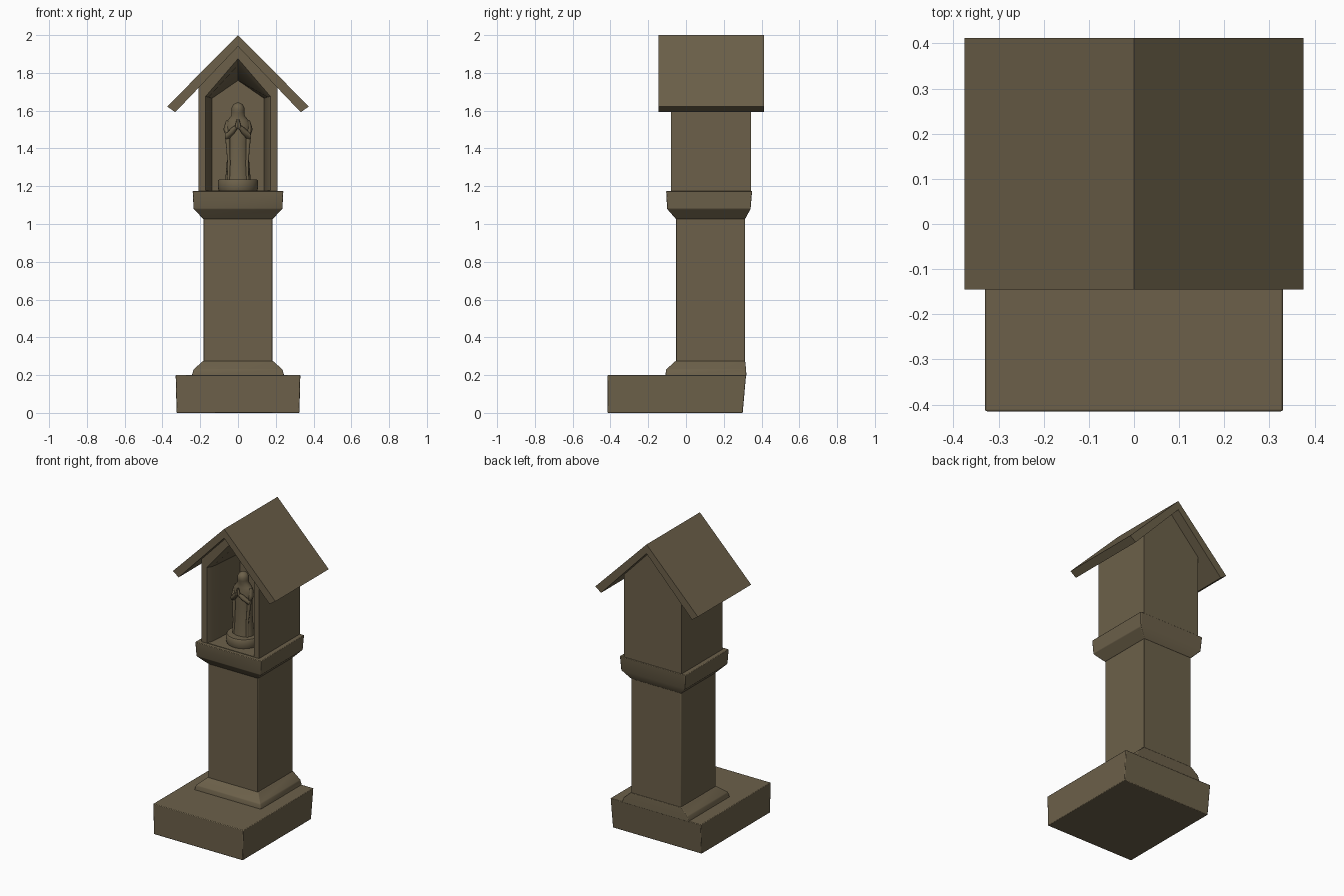
import bpy, bmesh, math
from mathutils import Vector

if "Cube" in bpy.data.objects:
    bpy.data.objects.remove(bpy.data.objects["Cube"])

stone = bpy.data.materials.new("brown_stone")
stone.diffuse_color = (0.150, 0.118, 0.068, 1)
stone.use_nodes = True
stone.node_tree.nodes["Principled BSDF"].inputs["Base Color"].default_value = stone.diffuse_color


def finish(name, bm, angle=40, bevel=0.0):
    bmesh.ops.recalc_face_normals(bm, faces=bm.faces[:])
    me = bpy.data.meshes.new(name)
    bm.to_mesh(me)
    bm.free()
    ob = bpy.data.objects.new(name, me)
    bpy.context.collection.objects.link(ob)
    me.materials.append(stone)
    if bevel:
        m = ob.modifiers.new("soft_edges", 'BEVEL')
        m.width, m.segments = bevel, 2
    bpy.ops.object.select_all(action='DESELECT')
    ob.select_set(True)
    bpy.context.view_layer.objects.active = ob
    bpy.ops.object.shade_smooth_by_angle(angle=math.radians(angle))
    return ob


def loft(bm, rings, cap_start=True, cap_end=True):
    loops = [[bm.verts.new(p) for p in r] for r in rings]
    n = len(loops[0])
    for a, b in zip(loops, loops[1:]):
        for i in range(n):
            j = (i + 1) % n
            bm.faces.new((a[i], a[j], b[j], b[i]))
    if cap_start:
        bm.faces.new(loops[0])
    if cap_end:
        bm.faces.new(loops[-1])
    return loops


def rect(hx, y0, y1, z):
    return [(-hx, y0, z), (hx, y0, z), (hx, y1, z), (-hx, y1, z)]


def ellipse(rx, ry, z, cy, n=24):
    return [(rx * math.cos(2 * math.pi * i / n),
             cy + ry * math.sin(2 * math.pi * i / n), z) for i in range(n)]


def stack(name, rings, bevel=0.004):
    bm = bmesh.new()
    loft(bm, [rect(*r) for r in rings])
    return finish(name, bm, bevel=bevel)


# Base slab, extending to the front
stack("base_slab", [(0.325, -0.415, 0.30, 0), (0.33, -0.415, 0.318, 0.2)])

# Square pillar with moulded foot and capital
stack("pillar_foot", [(0.245, -0.11, 0.32, 0.195), (0.235, -0.105, 0.318, 0.23),
                      (0.185, -0.055, 0.313, 0.275)])
stack("pillar_shaft", [(0.182, -0.052, 0.312, 0.2), (0.182, -0.052, 0.312, 1.06)])
stack("capital", [(0.182, -0.052, 0.312, 1.025), (0.235, -0.10, 0.342, 1.08),
                  (0.24, -0.105, 0.35, 1.175)])


# Gabled shrine house with a tapering niche sunk into the front
def gable(hx, spring, apex, y, z0):
    return [(-hx, y, z0), (hx, y, z0), (hx, y, spring), (0, y, apex), (-hx, y, spring)]


bm = bmesh.new()
loft(bm, [gable(0.21, 1.755, 1.965, 0.345, 1.17),
          gable(0.21, 1.755, 1.965, -0.08, 1.17),
          gable(0.172, 1.675, 1.875, -0.08, 1.178),
          gable(0.155, 1.672, 1.84, -0.045, 1.178),
          gable(0.138, 1.665, 1.76, 0.22, 1.178)])
finish("shrine_house", bm, angle=25)

# Pitched roof slab
bm = bmesh.new()
prof = [(0, 2.0), (0.375, 1.622), (0.332, 1.592), (0, 1.94), (-0.332, 1.592), (-0.375, 1.622)]
loft(bm, [[(x, y, z) for x, z in prof] for y in (-0.145, 0.412)], False, False)
bm.verts.ensure_lookup_table()
v = bm.verts
for o in (0, 6):
    bm.faces.new([v[o + i] for i in (0, 1, 2, 3)])
    bm.faces.new([v[o + i] for i in (0, 3, 4, 5)])
finish("roof", bm, angle=25)

# Round statue pedestal
CY = 0.06
bm = bmesh.new()
loft(bm, [ellipse(r, r, z, CY, 32) for r, z in
          ((0.100, 1.172), (0.106, 1.19), (0.106, 1.228), (0.10, 1.236))])
finish("statue_pedestal", bm)

# Robed figure: width, depth, height, forward shift
body = [(0.068, 0.055, 1.23, 0), (0.064, 0.05, 1.27, 0), (0.057, 0.045, 1.36, 0),
        (0.055, 0.042, 1.43, 0), (0.062, 0.042, 1.49, 0), (0.066, 0.04, 1.525, 0),
        (0.055, 0.036, 1.55, 0), (0.036, 0.032, 1.572, -0.003), (0.034, 0.035, 1.595, -0.006),
        (0.034, 0.036, 1.615, -0.007), (0.025, 0.027, 1.633, -0.006), (0.008, 0.01, 1.642, -0.005)]
bm = bmesh.new()
loft(bm, [ellipse(rx, ry, z, CY + s) for rx, ry, z, s in body])
finish("statue_robe", bm, angle=70)


# Limbs as tapered tubes along short paths
def tube(bm, path, n=12):
    pts = [Vector(p[:3]) for p in path]
    rings = []
    for i, p in enumerate(pts):
        d = (pts[min(i + 1, len(pts) - 1)] - pts[max(i - 1, 0)]).normalized()
        u = d.cross(Vector((0.1, 1, 0.2))).normalized()
        w = d.cross(u)
        r = path[i][3]
        rings.append([p + r * (u * math.cos(2 * math.pi * k / n) + w * math.sin(2 * math.pi * k / n))
                      for k in range(n)])
    loft(bm, rings)


for name, path in (
    ("sleeve", [(0.05, CY, 1.545, 0.014), (0.06, CY - 0.005, 1.50, 0.018),
                (0.053, CY - 0.028, 1.465, 0.02), (0.028, CY - 0.05, 1.495, 0.016),
                (0.010, CY - 0.062, 1.515, 0.010)]),
    ("hand", [(0.008, CY - 0.058, 1.505, 0.009), (0.005, CY - 0.062, 1.53, 0.008),
              (0.003, CY - 0.060, 1.553, 0.004)]),
    ("cloak_fold", [(0.056, CY - 0.02, 1.475, 0.014), (0.052, CY - 0.026, 1.40, 0.010),
                    (0.048, CY - 0.032, 1.32, 0.008), (0.050, CY - 0.034, 1.235, 0.008)])):
    for side, s in (("left", -1), ("right", 1)):
        bm = bmesh.new()
        tube(bm, [(s * p[0],) + p[1:] for p in path])
        finish(side + "_" + name, bm, angle=70)
